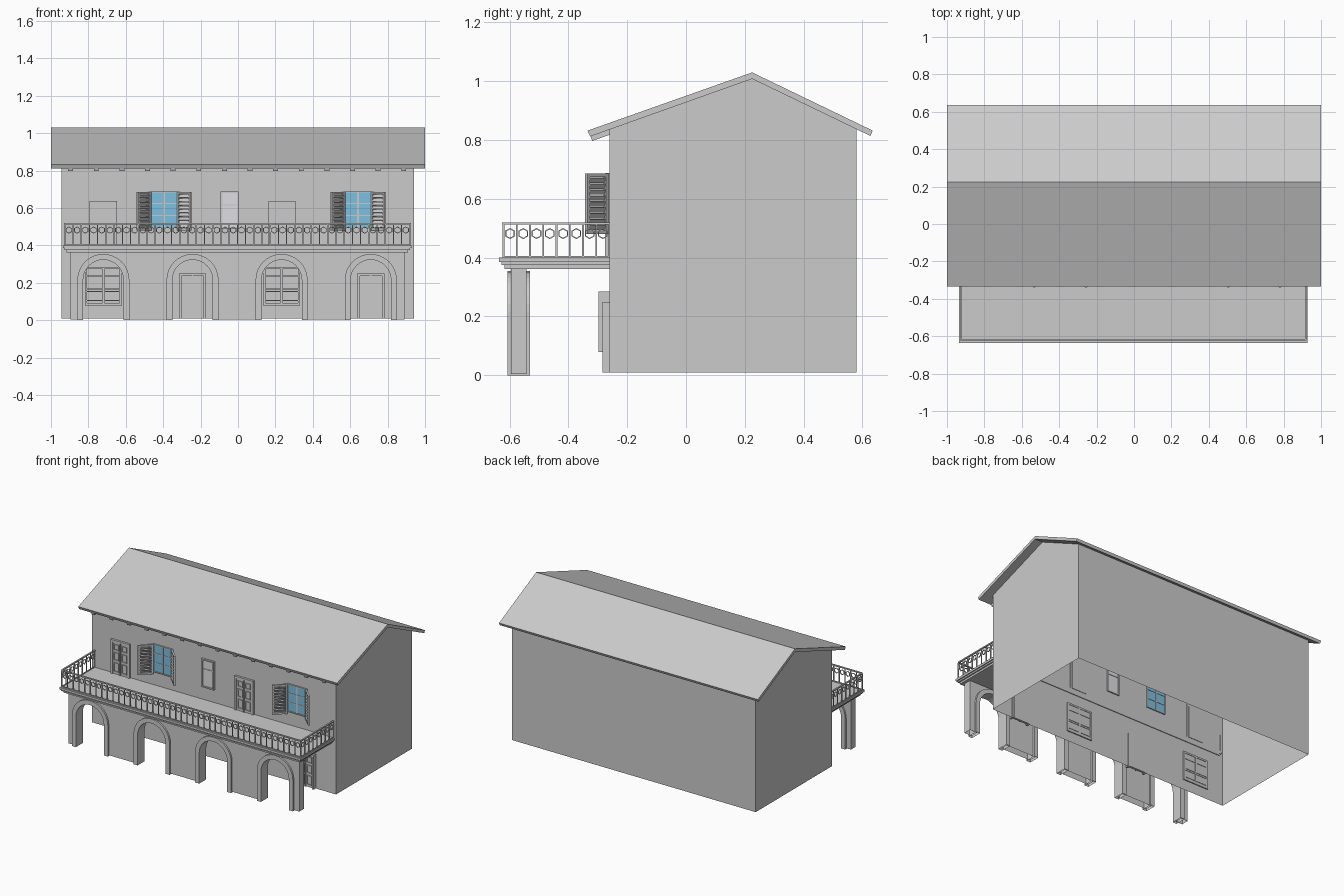
import bpy, bmesh
from math import pi, cos, sin
from mathutils import Matrix, Vector

cube = bpy.data.objects.get("Cube")
if cube:
    bpy.data.objects.remove(cube, do_unlink=True)


def material(name, color):
    m = bpy.data.materials.new(name)
    m.use_nodes = True
    m.diffuse_color = (*color, 1)
    m.node_tree.nodes["Principled BSDF"].inputs["Base Color"].default_value = (*color, 1)
    return m


PLASTER = material("plaster_grey", (0.6, 0.6, 0.6))
GLASS = material("glass_blue", (0.2, 0.53, 0.75))
PALE = material("pale_pane", (0.74, 0.74, 0.77))


def prism(bm, pts, a, b, axis):
    """Extrude a profile along x (points are y, z) or along y (points are x, z)."""
    def place(p, d):
        return (d, p[0], p[1]) if axis == "x" else (p[0], d, p[1])
    rings = [[bm.verts.new(place(p, d)) for p in pts] for d in (a, b)]
    bm.faces.new(rings[0])
    bm.faces.new(rings[1][::-1])
    n = len(pts)
    for i in range(n):
        j = (i + 1) % n
        bm.faces.new((rings[0][i], rings[1][i], rings[1][j], rings[0][j]))


def box(bm, x0, x1, y0, y1, z0, z1):
    prism(bm, [(x0, z0), (x1, z0), (x1, z1), (x0, z1)], y0, y1, "y")


def frame(bm, x0, x1, y0, y1, z0, z1, w, sill=True):
    box(bm, x0, x0 + w, y0, y1, z0, z1)
    box(bm, x1 - w, x1, y0, y1, z0, z1)
    box(bm, x0 + w, x1 - w, y0, y1, z1 - w, z1)
    if sill:
        box(bm, x0 + w, x1 - w, y0, y1, z0, z0 + w)


def finish(name, bm, mat=PLASTER, open_bottom=False, matrix=None):
    bmesh.ops.recalc_face_normals(bm, faces=bm.faces)
    if open_bottom:
        low = [f for f in bm.faces if f.normal.z < -0.9 and f.calc_center_median().z < 0.05]
        bmesh.ops.delete(bm, geom=low, context="FACES")
    if matrix:
        bm.transform(matrix)
    me = bpy.data.meshes.new(name)
    bm.to_mesh(me)
    bm.free()
    me.materials.append(mat)
    ob = bpy.data.objects.new(name, me)
    bpy.context.collection.objects.link(ob)
    return ob


WALL_Y = -0.26

# House body with gables, open underneath
bm = bmesh.new()
prism(bm, [(WALL_Y, 0.01), (0.58, 0.01), (0.58, 0.838), (0.225, 1.009), (WALL_Y, 0.836)],
      -0.945, 0.94, "x")
finish("house_walls", bm, open_bottom=True)

# Roof and rafter ends
bm = bmesh.new()
prism(bm, [(-0.335, 0.832), (0.225, 1.03), (0.635, 0.832), (0.627, 0.814),
           (0.225, 1.008), (-0.326, 0.812)], -1, 1, "x")
finish("roof", bm)
bm = bmesh.new()
for i in range(14):
    x = -0.895 + i * 0.137
    prism(bm, [(-0.325, 0.815), (-0.319, 0.797), (-0.25, 0.821), (-0.25, 0.839)],
          x - 0.013, x + 0.013, "x")
finish("rafter_ends", bm)

# Arcade with four arches
ARCHES = [-0.72, -0.243, 0.233, 0.71]
SPRING = 0.215


def arch(cx, r, foot):
    arc = [(cx - r * cos(pi * k / 16), SPRING + r * sin(pi * k / 16)) for k in range(17)]
    return [(cx - r, foot)] + arc + [(cx + r, foot)]


outline = [(-0.895, 0.005)]
for cx in ARCHES:
    outline += arch(cx, 0.122, 0.005)
outline += [(0.89, 0.005), (0.89, 0.37), (-0.895, 0.37)]
bm = bmesh.new()
prism(bm, outline, -0.595, -0.542, "y")
finish("arcade_wall", bm, open_bottom=True)
for i, cx in enumerate(ARCHES):
    bm = bmesh.new()
    prism(bm, arch(cx, 0.139, 0) + arch(cx, 0.108, 0)[::-1], -0.607, -0.53, "y")
    finish(f"arch_trim_{i + 1}", bm, open_bottom=True)

# Balcony slab with stepped moulding
bm = bmesh.new()
for inset, z0, z1 in ((0, 0.385, 0.4), (0.008, 0.375, 0.385), (0.018, 0.362, 0.375)):
    box(bm, -0.935 + inset, 0.928 - inset, -0.636 + inset, -0.255, z0, z1)
finish("balcony_slab", bm)


# Balcony railing: bars with hexagonal rings between them
def railing(name, length, matrix):
    bm = bmesh.new()
    t = 0.003
    box(bm, 0, length, -0.005, 0.005, 0.512, 0.52)
    box(bm, 0, length, -t, t, 0.4, 0.406)
    n = round(length / 0.044)
    step = length / n
    for i in range(n + 1):
        box(bm, i * step - t, i * step + t, -t, t, 0.4, 0.515)
    for i in range(n):
        c = (i + 0.5) * step
        loops = []
        for r in (0.019, 0.0145):
            for y in (-t, t):
                loops.append([bm.verts.new((c + r * cos(k * pi / 3 + pi / 6), y,
                                            0.482 + r * sin(k * pi / 3 + pi / 6)))
                              for k in range(6)])
        o0, o1, i0, i1 = loops
        for a, b in ((o0, o1), (o1, i1), (i1, i0), (i0, o0)):
            for k in range(6):
                j = (k + 1) % 6
                bm.faces.new((a[k], a[j], b[j], b[k]))
    finish(name, bm, matrix=matrix)


railing("railing_front", 1.845, Matrix.Translation((-0.926, -0.621, 0)))
for side, x in (("right", -0.926), ("left", 0.919)):
    railing(f"railing_{side}", 0.361,
            Matrix.Translation((x, -0.621, 0)) @ Matrix.Rotation(pi / 2, 4, "Z"))


# Double doors with raised panels
def door(name, cx, z0, z1, front):
    bm = bmesh.new()
    frame(bm, cx - 0.073, cx + 0.073, front, -0.255, z0, z1, 0.014, sill=False)
    box(bm, cx - 0.059, cx + 0.059, -0.268, -0.252, z0, z1 - 0.014)
    h = z1 - z0 - 0.014
    for s in (-1, 1):
        for a, b in ((0.07, 0.36), (0.43, 0.68), (0.75, 0.93)):
            xa, xb = sorted((cx + s * 0.01, cx + s * 0.05))
            frame(bm, xa, xb, -0.274, -0.265, z0 + a * h, z0 + b * h, 0.005)
    box(bm, cx - 0.003, cx + 0.003, -0.276, -0.265, z0, z1 - 0.014)
    finish(name, bm)


for i, cx in enumerate((-0.243, 0.71)):
    door(f"ground_door_{i + 1}", cx, 0.01, 0.25, -0.284)
for i, cx in enumerate((-0.72, 0.235)):
    door(f"balcony_door_{i + 1}", cx, 0.4, 0.637, -0.275)


# Glazed windows: frame, bars and a pane
def window(name, cx, w, z0, z1, front, cols, bars, mat, rim=0.009):
    bm = bmesh.new()
    frame(bm, cx - w, cx + w, front, -0.252, z0, z1, rim)
    for c in range(1, cols):
        x = cx - w + 2 * w * c / cols
        box(bm, x - 0.005, x + 0.005, front + 0.003, -0.252, z0 + rim, z1 - rim)
    for f in bars:
        z = z0 + (z1 - z0) * f
        box(bm, cx - w + rim, cx + w - rim, front + 0.005, -0.252, z - 0.003, z + 0.003)
    finish(name + "_frame", bm)
    bm = bmesh.new()
    box(bm, cx - w + rim, cx + w - rim, -0.265, -0.255, z0 + rim, z1 - rim)
    finish(name + "_pane", bm, mat)


for i, cx in enumerate((-0.72, 0.233)):
    window(f"ground_window_{i + 1}", cx, 0.099, 0.08, 0.285, -0.297, 2,
           (0.12, 0.36, 0.42, 0.76), PLASTER, 0.012)
window("narrow_window", -0.045, 0.048, 0.49, 0.688, -0.273, 1, (0.64,), PALE)


# Louvred shutters standing half open
def shutter(name, hinge, side):
    bm = bmesh.new()
    frame(bm, 0, 0.1, -0.006, 0.006, 0.48, 0.686, 0.012)
    for k in range(9):
        z = 0.496 + k * 0.02
        prism(bm, [(-0.006, z), (-0.003, z - 0.002), (0.006, z + 0.014), (0.003, z + 0.016)],
              0.01, 0.09, "x")
    turn = -pi / 4 if side > 0 else -3 * pi / 4
    finish(name, bm, matrix=Matrix.Translation(Vector((hinge, -0.268, 0)))
           @ Matrix.Rotation(turn, 4, "Z"))


for i, cx in enumerate((-0.395, 0.642)):
    window(f"upper_window_{i + 1}", cx, 0.076, 0.493, 0.688, -0.272, 2, (0.34, 0.67), GLASS, 0.006)
    shutter(f"shutter_{i + 1}_left", cx + 0.072, 1)
    shutter(f"shutter_{i + 1}_right", cx - 0.072, -1)
